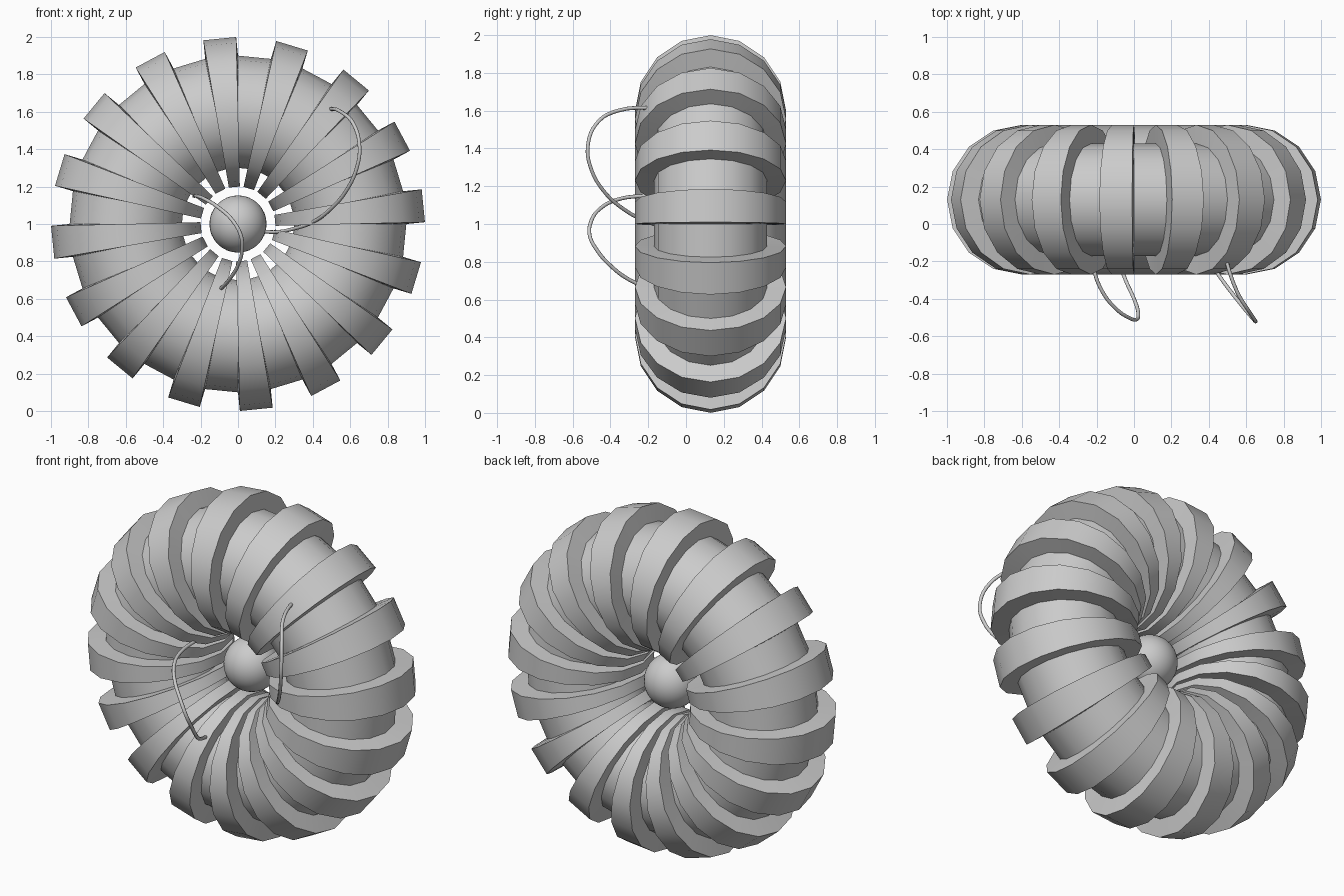
import bpy, bmesh, math
from mathutils import Vector

if "Cube" in bpy.data.objects:
    bpy.data.objects.remove(bpy.data.objects["Cube"])

CENTRE = Vector((0, 0.13, 1.0))
MAJOR, MINOR, FIN = 0.6, 0.3, 0.1
SEGS, SIDES = 32, 16


def smooth(obj):
    bpy.ops.object.select_all(action='DESELECT')
    obj.select_set(True)
    bpy.context.view_layer.objects.active = obj
    bpy.ops.object.shade_smooth_by_angle(angle=math.radians(35))


def radial(a):
    return Vector((math.cos(a), 0, math.sin(a)))


# Ring: torus around the y axis, every second segment raised into a fin
bm = bmesh.new()
rings = []
for i in range(SEGS):
    d = radial(2 * math.pi * i / SEGS)
    ring = []
    for j in range(SIDES):
        t = 2 * math.pi * j / SIDES
        ring.append(bm.verts.new(CENTRE + d * (MAJOR + MINOR * math.cos(t))
                                 + Vector((0, MINOR * math.sin(t), 0))))
    rings.append(ring)

for i in range(SEGS):
    a, b = rings[i], rings[(i + 1) % SEGS]
    if i % 2 == 0:
        # Fin: copy both edge loops outwards along the segment's mid normal
        d = radial(2 * math.pi * (i + 0.5) / SEGS)
        raised = []
        for loop in (a, b):
            new = []
            for j, v in enumerate(loop):
                t = 2 * math.pi * j / SIDES
                off = d * math.cos(t) + Vector((0, math.sin(t), 0))
                new.append(bm.verts.new(v.co + off * FIN))
            raised.append(new)
        strips = [(a, raised[0]), raised, (raised[1], b)]
    else:
        strips = [(a, b)]
    for p, q in strips:
        for j in range(SIDES):
            k = (j + 1) % SIDES
            bm.faces.new((p[j], p[k], q[k], q[j]))
bmesh.ops.recalc_face_normals(bm, faces=bm.faces)
mesh = bpy.data.meshes.new("finned_ring")
bm.to_mesh(mesh)
bm.free()
finned_ring = bpy.data.objects.new("finned_ring", mesh)
bpy.context.collection.objects.link(finned_ring)
smooth(finned_ring)

# Centre ball
bpy.ops.mesh.primitive_uv_sphere_add(segments=32, ring_count=16, radius=0.153, location=CENTRE)
ball = bpy.context.object
ball.name = "centre_ball"
smooth(ball)


# Looping wires on the front
def wire(name, points):
    cu = bpy.data.curves.new(name, 'CURVE')
    cu.dimensions = '3D'
    cu.bevel_depth = 0.01
    cu.bevel_resolution = 2
    cu.resolution_u = 5
    cu.use_fill_caps = True
    sp = cu.splines.new('BEZIER')
    sp.bezier_points.add(len(points) - 1)
    for bp, co in zip(sp.bezier_points, points):
        bp.co = co
        bp.handle_left_type = bp.handle_right_type = 'AUTO'
    obj = bpy.data.objects.new(name, cu)
    bpy.context.collection.objects.link(obj)


wire("upper_wire", [(.47, -.12, 1.615), (.55, -.36, 1.6), (.62, -.475, 1.53), (.65, -.52, 1.41),
                    (.635, -.505, 1.3), (.58, -.44, 1.18), (.49, -.325, 1.075), (.4, -.2, 1.01),
                    (.3, -.07, .975), (.2, .05, .957), (.14, .12, .96)])
wire("lower_wire", [(-.235, -.02, 1.15), (-.215, -.24, 1.148), (-.17, -.36, 1.13), (-.1, -.45, 1.085),
                    (-.03, -.5, 1.02), (.015, -.51, .94), (.022, -.47, .86), (0, -.4, .78),
                    (-.045, -.3, .705), (-.1, -.15, .645)])
